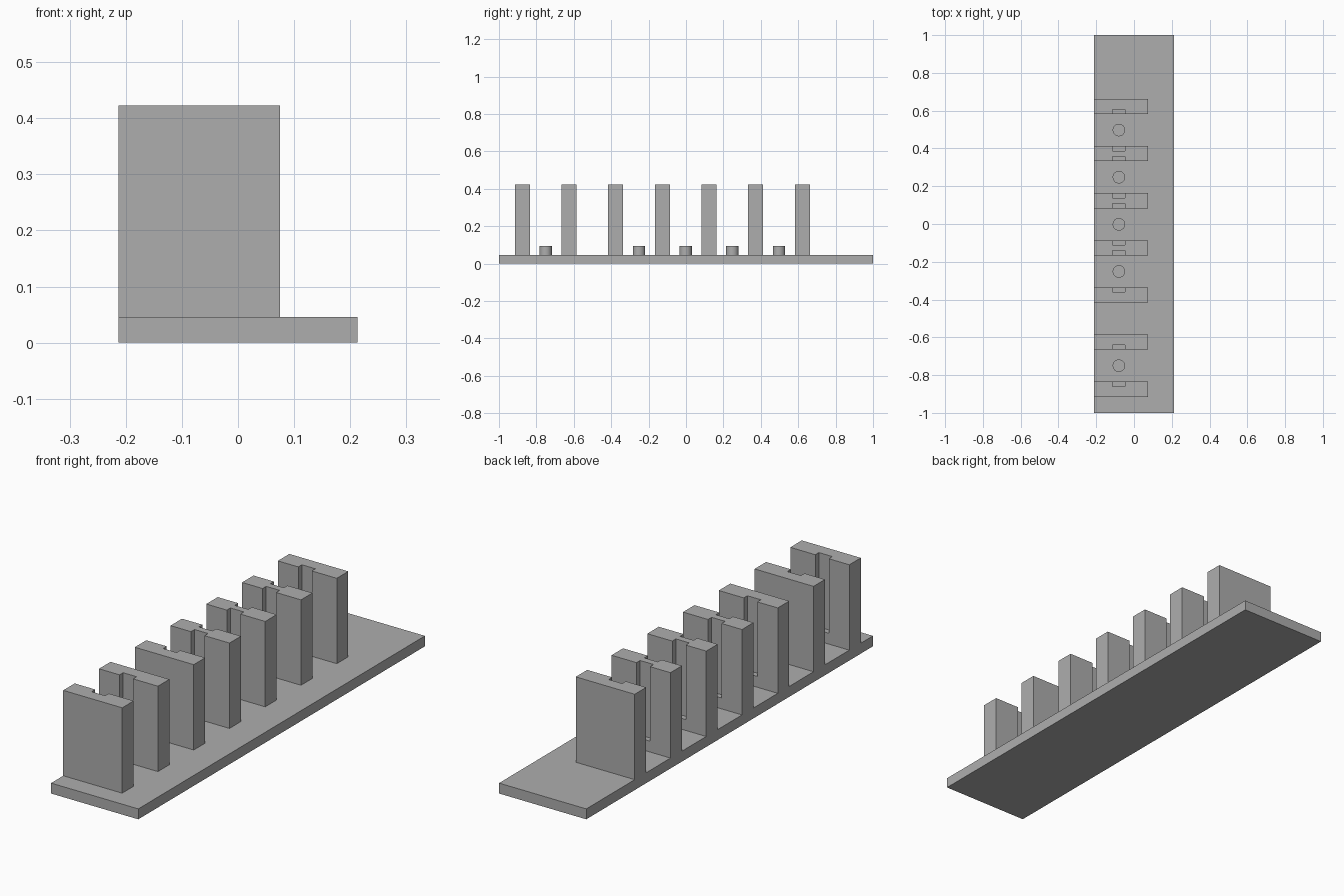
import bpy

cube = bpy.data.objects.get("Cube")
if cube:
    bpy.data.objects.remove(cube, do_unlink=True)

# Single plain colour
GREY = (0.42, 0.42, 0.42, 1)
grey = bpy.data.materials.new("plain grey")
grey.use_nodes = True
grey.diffuse_color = GREY
grey.node_tree.nodes["Principled BSDF"].inputs["Base Color"].default_value = GREY

HALF_WIDTH, BASE_TOP, WALL_TOP = 0.213, 0.046, 0.423
WALL_RIGHT, WALL_DEPTH = 0.075, 0.08
PITCH, LAST_Y = 0.2495, 0.622
PEG_X, PEG_RADIUS, PEG_TOP = -0.08, 0.033, 0.094
GROOVE_DEPTH = 0.025


def box(name, low, high):
    bpy.ops.mesh.primitive_cube_add(
        size=1, location=[(a + b) / 2 for a, b in zip(low, high)])
    obj = bpy.context.object
    obj.name = name
    obj.scale = [b - a for a, b in zip(low, high)]
    bpy.ops.object.transform_apply(location=False, rotation=False, scale=True)
    obj.data.materials.append(grey)
    return obj


def cut_groove(wall, face_y):
    """Cut an upright groove, open at the top, into one face of a wall."""
    cutter = box("groove_cutter",
                 (PEG_X - PEG_RADIUS, face_y - GROOVE_DEPTH, PEG_TOP),
                 (PEG_X + PEG_RADIUS, face_y + GROOVE_DEPTH, WALL_TOP + 0.1))
    cutter.hide_render = True
    mod = wall.modifiers.new("groove", "BOOLEAN")
    mod.operation, mod.solver, mod.object = "DIFFERENCE", "EXACT", cutter
    bpy.context.view_layer.objects.active = wall
    bpy.ops.object.modifier_apply(modifier=mod.name)
    bpy.data.objects.remove(cutter, do_unlink=True)


# Base plate
box("base_plate", (-HALF_WIDTH, -1, 0), (HALF_WIDTH, 1, BASE_TOP))

# Row of walls; bays between them hold a peg, except one empty bay
occupied = [True, False, True, True, True, True]
for i in range(len(occupied) + 1):
    y = LAST_Y - PITCH * (len(occupied) - i)
    wall = box(f"wall_{i + 1}",
               (-HALF_WIDTH, y - WALL_DEPTH / 2, BASE_TOP),
               (WALL_RIGHT, y + WALL_DEPTH / 2, WALL_TOP))
    if i > 0 and occupied[i - 1]:
        cut_groove(wall, y - WALL_DEPTH / 2)
    if i < len(occupied) and occupied[i]:
        cut_groove(wall, y + WALL_DEPTH / 2)
        # Round peg in the middle of the bay
        bpy.ops.mesh.primitive_cylinder_add(
            vertices=48, radius=PEG_RADIUS, depth=PEG_TOP - BASE_TOP,
            location=(PEG_X, y + PITCH / 2, (PEG_TOP + BASE_TOP) / 2))
        peg = bpy.context.object
        peg.name = f"peg_{i + 1}"
        peg.data.materials.append(grey)
        bpy.ops.object.shade_smooth_by_angle()
